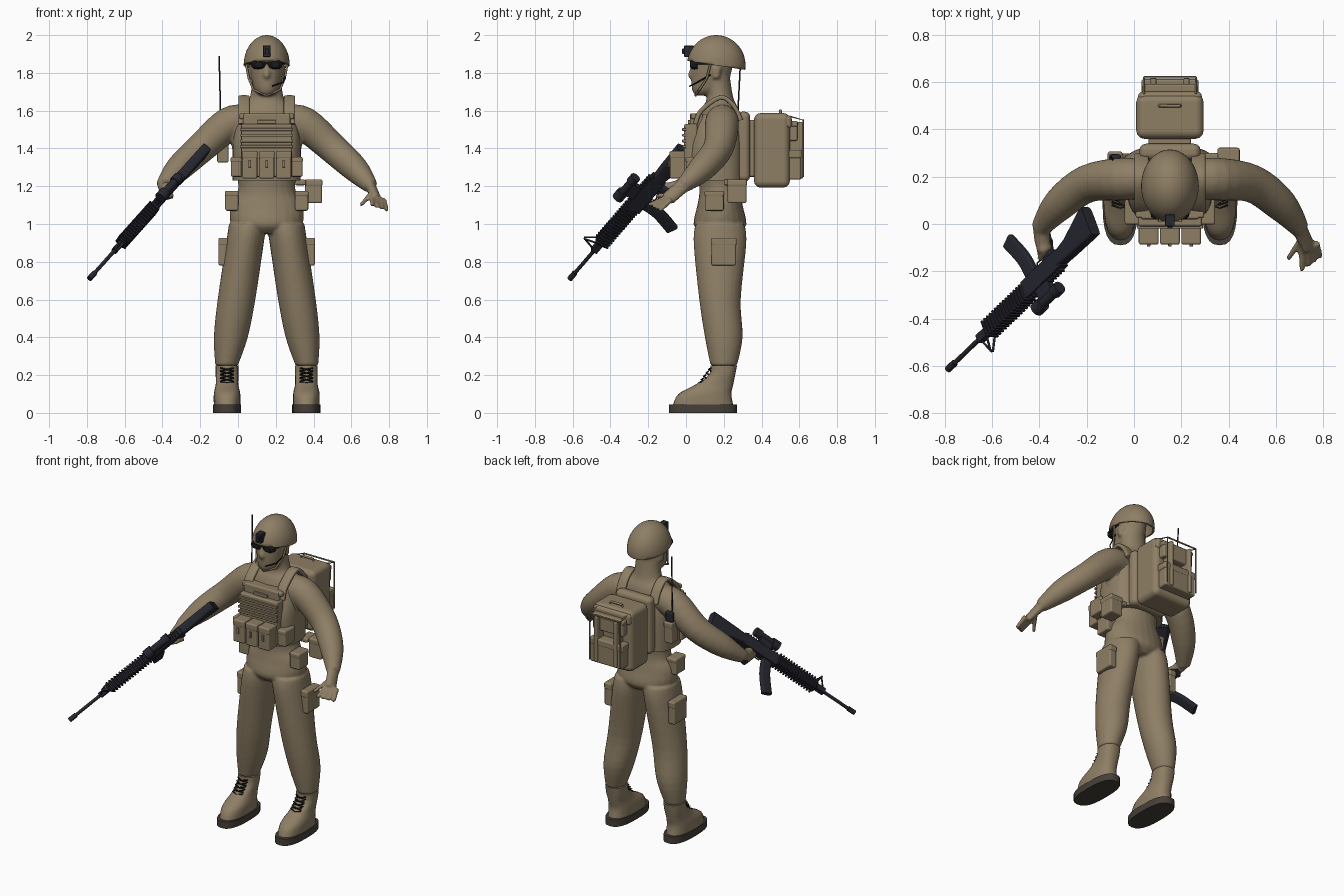
import bpy, bmesh, math
from mathutils import Vector, Matrix

if "Cube" in bpy.data.objects:
    bpy.data.objects.remove(bpy.data.objects["Cube"])

CENTRE = .152  # body centre line in x
X, Y, Z = Matrix.Identity(3)
SIDES = {"right": -1, "left": 1}


def material(name, rgb):
    mat = bpy.data.materials.new(name)
    mat.use_nodes = True
    mat.diffuse_color = (*rgb, 1)
    shader = mat.node_tree.nodes["Principled BSDF"]
    shader.inputs["Base Color"].default_value = (*rgb, 1)
    shader.inputs["Roughness"].default_value = .8
    return mat


TAN = material("desert tan", (.27, .21, .13))
GUN = material("gunmetal", (.02, .02, .03))
SOLE = material("sole brown", (.06, .05, .04))
BLACK = material("lens black", (.01, .01, .01))


def finish(name, bm, mat=TAN, bevel=0, matrix=None):
    bmesh.ops.recalc_face_normals(bm, faces=bm.faces[:])
    mesh = bpy.data.meshes.new(name)
    bm.to_mesh(mesh)
    bm.free()
    mesh.materials.append(mat)
    mesh.shade_smooth()
    mesh.set_sharp_from_angle(angle=math.radians(35))
    part = bpy.data.objects.new(name, mesh)
    bpy.context.collection.objects.link(part)
    if matrix:
        part.matrix_world = matrix
    if bevel:
        modifier = part.modifiers.new("rounded edges", "BEVEL")
        modifier.width, modifier.segments, modifier.harden_normals = bevel, 3, True
    return part


def smooth(rows, steps=4):
    """Refine rows of numbers with a Catmull-Rom spline."""
    result = []
    for i in range(len(rows) - 1):
        window = rows[max(i - 1, 0)], rows[i], rows[i + 1], rows[min(i + 2, len(rows) - 1)]
        for t in (step / steps for step in range(steps)):
            result.append([b + t * ((c - a) + t * ((2 * a - 5 * b + 4 * c - d)
                           + t * (3 * b - a - 3 * c + d))) / 2 for a, b, c, d in zip(*window)])
    return result + [rows[-1]]


def loft(bm, rings, axis=None, ref=Y, power=2, sides=24):
    """Skin capped superellipse rings (x, y, z, radius_a, radius_b)."""
    points = [Vector(ring[:3]) for ring in rings]
    last = len(points) - 1
    loops = []
    for i, (point, ring) in enumerate(zip(points, rings)):
        tangent = axis or (points[min(i + 1, last)] - points[max(i - 1, 0)]).normalized()
        u = tangent.cross(ref).normalized()
        v = tangent.cross(u)
        loop = []
        for k in range(sides):
            angle = math.tau * k / sides
            a, b = (math.copysign(abs(f(angle)) ** (2 / power), f(angle)) for f in (math.cos, math.sin))
            loop.append(bm.verts.new(point + u * a * ring[3] + v * b * ring[4]))
        loops.append(loop)
    for lower, upper in zip(loops, loops[1:]):
        for k in range(sides):
            bm.faces.new((lower[k - 1], lower[k], upper[k], upper[k - 1]))
    bm.faces.new(loops[0])
    bm.faces.new(loops[-1])


def column(bm, x, rows, **options):
    """Stack level rings from rows (z, y, half_width, half_depth)."""
    loft(bm, [(x, y, z, a, b) for z, y, a, b in smooth(rows)], axis=Z, **options)


def solid(name, rings, mat=TAN, matrix=None, **options):
    bm = bmesh.new()
    loft(bm, rings, **options)
    return finish(name, bm, mat, matrix=matrix)


def tube(name, points, radius, mat=TAN, matrix=None, ref=Y):
    return solid(name, [(*p, radius, radius) for p in points], mat, matrix, ref=ref, sides=12)


def box(name, at, size, mat=TAN, bevel=.01, matrix=None):
    bm = bmesh.new()
    bmesh.ops.create_cube(bm, size=1, matrix=Matrix.LocRotScale(Vector(at), None, Vector(size)))
    return finish(name, bm, mat, bevel, matrix)


def pouch(name, at, size):
    width, depth, height = size
    box(name, at, size)
    box(name + "_flap", Vector(at) + Z * height * .4, (width * 1.05, depth * 1.05, height * .3))


# Rifle frame: x across, y toward the muzzle, z up from the bore
butt, muzzle = Vector((-.17, -.02, 1.4)), Vector((-.787, -.615, .71))
forward = (muzzle - butt).normalized()
across = forward.cross(Vector((.32, -.83, .45))).normalized()
RIFLE = Matrix.Translation(butt) @ Matrix((across, forward, across.cross(forward))).transposed().to_4x4()
LENGTH = (muzzle - butt).length

# Body: torso, head, face, limbs and hands fused into one skin
bm = bmesh.new()
column(bm, CENTRE, [(.95, .18, .12, .1), (1, .18, .19, .14), (1.1, .18, .19, .12), (1.2, .18, .15, .11),
                    (1.45, .17, .19, .13), (1.6, .18, .16, .1), (1.67, .18, .09, .07), (1.8, .16, .08, .07)])
column(bm, CENTRE, [(1.68, .09, .03, .04), (1.72, .12, .07, .09), (1.85, .14, .09, .11), (1.95, .15, .08, .1)])
column(bm, CENTRE, [(1.84, .04, .01, .01), (1.79, .03, .02, .02), (1.77, .03, .01, .01)])
column(bm, CENTRE, [(1.75, .04, .02, .01), (1.73, .04, .03, .01), (1.72, .05, .02, .01)])
leg = smooth([(1, .18, .1, .13), (.9, .18, .1, .14), (.6, .18, .1, .11), (.4, .2, .09, .1), (.25, .2, .06, .07)])
arm = smooth([(.1, .19, 1.55, .08), (.2, .19, 1.53, .09), (.35, .17, 1.4, .08), (.47, .08, 1.29, .07),
              (.55, -.02, 1.2, .04)])
for s in SIDES.values():
    loft(bm, [(CENTRE + s * (.25 - .15 * z), y, z, a, b) for z, y, a, b in leg], axis=Z)
    loft(bm, [(CENTRE + s * out, y, z, r, r) for out, y, z, r in arm])
    column(bm, CENTRE + s * .08, [(1.77, .16, .02, .02), (1.83, .16, .02, .03)])

# Open left hand: palm, fanned fingers and thumb
wrist, palm = Vector((.7, -.02, 1.2)), Vector((.74, -.1, 1.13))
loft(bm, [(*wrist, .03, .04), (*palm, .02, .04)])
knuckles = Vector((.71, -.1, 1.14)), Vector((.77, -.08, 1.13))
tips = Vector((.71, -.2, 1.1)), Vector((.79, -.14, 1.07))
digits = [(knuckles[0].lerp(knuckles[1], k / 3), tips[0].lerp(tips[1], k / 3)) for k in range(4)]
for base, tip in digits + [(wrist.lerp(palm, .4), Vector((.65, -.15, 1.1)))]:
    loft(bm, [(*base, .016, .016), (*tip, .011, .011)], sides=12)

# Right hand wrapped around the grip
fist = [(.05, .24, -.16), (.03, .28, -.12), (.02, .3, -.08)]
loft(bm, [(*(RIFLE @ Vector(p)), .035, .035) for p in fist])
for k in range(4):
    drop, back = -.07 - .02 * k, .01 * k
    curl = [(.03, .29), (.02, .34), (-.01, .35), (-.03, .31)]
    loft(bm, [(*(RIFLE @ Vector((x, y - back, drop))), .013, .013) for x, y in curl],
         ref=RIFLE.to_3x3() @ Z, sides=12)
body = finish("body", bm)
fuse = body.modifiers.new("fuse", "REMESH")
fuse.mode, fuse.voxel_size, fuse.use_smooth_shade = "VOXEL", .008, True
soften = body.modifiers.new("soften", "SMOOTH")
soften.factor, soften.iterations = .5, 5

for side, s in SIDES.items():
    # Boot, sole and crossed laces
    foot = CENTRE + s * .21
    bm = bmesh.new()
    column(bm, foot, [(.04, .09, .07, .16), (.1, .1, .07, .14), (.15, .15, .06, .1), (.2, .19, .06, .07),
                      (.25, .2, .06, .07)], power=2.4)
    finish(side + "_boot", bm)
    bm = bmesh.new()
    column(bm, foot, [(0, .09, .075, .18), (.045, .09, .075, .18)], power=2.6)
    finish(side + "_sole", bm, SOLE)
    for k in range(6):
        lace = Vector((foot, .055 + .013 * k, .14 + .018 * k))
        for slant in (-1, 1):
            reach = Vector((slant * .035, 0, .008))
            tube(side + "_lace", [lace - reach + Y * .012, lace, lace + reach + Y * .012], .004, BLACK)
    # Pouches on the leg, hip and vest
    pouch(side + "_thigh_pocket", (CENTRE + s * .23, .2, .85), (.05, .13, .14))
    pouch(side + "_hip_pouch", (CENTRE + s * .185, .15, 1.12), (.07, .1, .1))
    pouch(side + "_vest_pouch", (CENTRE + s * .16, .05, 1.3), (.06, .1, .1))
    # Shoulder strap and buckle
    strap = smooth([(.05, 1.53), (.08, 1.6), (.18, 1.67), (.25, 1.63), (.29, 1.55)])
    solid(side + "_shoulder_strap", [(CENTRE + s * .12, y, z, .012, .03) for y, z in strap], ref=X, power=4)
    box(side + "_strap_buckle", (CENTRE + s * .12, .04, 1.57), (.05, .03, .03))

# Vest with webbing and magazine pouches
bm = bmesh.new()
column(bm, CENTRE, [(1.23, .155, .18, .15), (1.4, .155, .18, .15), (1.5, .165, .17, .13), (1.58, .17, .14, .11)],
       power=2.8, sides=40)
finish("vest", bm)
box("front_plate", (CENTRE, .025, 1.39), (.27, .07, .28))
box("chest_panel", (CENTRE, .055, 1.54), (.25, .07, .09))
box("chest_patch", (CENTRE, .02, 1.54), (.1, .02, .02), bevel=.003)
for k in range(4):
    box("webbing_strip", (CENTRE, -.01, 1.41 + .03 * k), (.28, .02, .015), bevel=.003)
for k in (-1, 0, 1):
    holder = CENTRE + k * .09
    pouch("magazine_pouch", (holder, -.04, 1.31), (.08, .09, .14))
    box("pouch_clip", (holder, -.09, 1.32), (.015, .01, .04), bevel=.003)

# Canteen, radio and antenna
pouch("left_canteen", (.4, .27, 1.17), (.09, .1, .12))
box("canteen_hanger", (.33, .25, 1.22), (.06, .1, .03))
pouch("radio_pouch", (-.08, .27, 1.39), (.06, .07, .13))
box("radio", (-.08, .27, 1.49), (.05, .05, .07), GUN)
tube("antenna", [(-.09, .27, 1.5), (-.1, .29, 1.89)], .004, GUN)

# Backpack
box("back_panel", (CENTRE, .305, 1.41), (.26, .07, .37), bevel=.03)
box("pack_spacer", (CENTRE, .35, 1.4), (.18, .04, .3))
box("backpack", (CENTRE, .455, 1.39), (.285, .19, .395), bevel=.035)
box("pack_lid", (CENTRE, .48, 1.54), (.27, .16, .07), bevel=.02)
pouch("upper_pocket", (CENTRE, .55, 1.49), (.22, .08, .1))
pouch("lower_pocket", (CENTRE, .56, 1.31), (.23, .1, .15))
handle = [(-.05, 1.57), (-.04, 1.6), (.04, 1.6), (.05, 1.57)]
tube("pack_handle", [(CENTRE + x, .5, z) for x, z in handle], .007)
tube("pack_bar", [(CENTRE + s * .11, .62, 1.55) for s in (-1, 1)], .005)
for side, s in SIDES.items():
    box(side + "_pack_strap", (CENTRE + s * .07, .58, 1.39), (.025, .08, .3))
    tube(side + "_pack_cord", [(CENTRE + s * .11, y, z) for y, z in ((.55, 1.57), (.62, 1.55), (.62, 1.25))],
         .004, ref=X)

# Helmet cut along a tilted rim, with sight mount
bm = bmesh.new()
bmesh.ops.create_uvsphere(bm, u_segments=40, v_segments=24, radius=1)
bmesh.ops.bisect_plane(bm, geom=bm.verts[:] + bm.edges[:] + bm.faces[:], plane_co=(0, 0, 0),
                       plane_no=(0, -.15, -1), clear_outer=True)
bm.transform(Matrix.LocRotScale(Vector((CENTRE, .16, 1.84)), None, Vector((.122, .155, .16))))
helmet = finish("helmet", bm)
shell = helmet.modifiers.new("shell", "SOLIDIFY")
shell.thickness = .012
box("sight_mount", (CENTRE, .015, 1.915), (.04, .05, .06), GUN, .004)
box("mount_arm", (CENTRE, -.005, 1.915), (.02, .03, .03), GUN, .003)

# Goggles, chin straps and microphone
for side, s in SIDES.items():
    eye = CENTRE + s * .043
    lens = [(.02, .6), (.03, .9), (.045, 1), (.06, 1)]
    solid(side + "_lens", [(eye, y, 1.845, .04 * r, .026 * r) for y, r in lens], BLACK, axis=Y, ref=Z, power=2.6)
    tube(side + "_temple", [(CENTRE + s * .08, .05, 1.85), (CENTRE + s * .095, .15, 1.85)], .006, BLACK, ref=Z)
    chin = [(.11, .13, 1.85), (.095, .11, 1.77), (.07, .07, 1.71), (0, .05, 1.68)]
    tube(side + "_chin_strap", [(CENTRE + s * out, y, z) for out, y, z in chin], .006)
box("goggle_bridge", (CENTRE, .04, 1.85), (.04, .02, .015), BLACK, .003)
tube("microphone_boom", [(CENTRE + out, y, z) for out, y, z in
                         ((.1, .13, 1.79), (.085, .06, 1.75), (.03, .02, 1.73))], .004, BLACK)


def block(name, start, end, width, low, high):
    """Box on the rifle between two stations along the bore."""
    box(name, (0, (start + end) / 2, (low + high) / 2), (width, end - start, high - low), GUN, .003, RIFLE)


def rod(name, start, end, radius, height=0):
    tube(name, [(0, start, height), (0, end, height)], radius, GUN, RIFLE, ref=Z)


# Rifle
stock = [(0, -.04, .07), (.03, -.04, .07), (.17, -.015, .04), (.26, -.01, .03)]
solid("rifle_stock", [(0, y, z, .027, half) for y, z, half in stock], GUN, RIFLE, axis=Y, ref=Z, power=6)
block("rifle_receiver", .24, .5, .046, -.05, .03)
solid("rifle_grip", [(0, .31, -.04, .017, .027), (0, .285, -.155, .017, .025)], GUN, RIFLE, power=5)
magazine = smooth([(.435, -.04), (.45, -.14), (.5, -.26)])
solid("rifle_magazine", [(0, y, z, .015, .033) for y, z in magazine], GUN, RIFLE, power=6)
guard = [(.33, -.04), (.345, -.075), (.385, -.075), (.4, -.04)]
tube("trigger_guard", [(0, y, z) for y, z in guard], .004, GUN, RIFLE, ref=X)
block("rifle_handguard", .49, .8, .048, -.03, .025)
for k in range(15):
    start = .5 + .02 * k
    block("handguard_rib", start, start + .01, .068, -.04, .038)
for k in range(12):
    start = .26 + .02 * k
    block("top_rail_rib", start, start + .01, .03, .025, .045)
rod("rifle_barrel", .78, LENGTH, .01)
rod("flash_hider", LENGTH - .05, LENGTH, .015)
rod("scope_tube", .32, .47, .021, .095)
rod("scope_eyepiece", .31, .35, .028, .095)
rod("scope_objective", .435, .485, .031, .095)
block("scope_mount", .35, .44, .03, .03, .08)
for side, s in SIDES.items():
    tube(side + "_sight_leg", [(s * .025, .79, .02), (s * .006, .82, .09)], .005, GUN, RIFLE)
tube("sight_brace", [(0, .86, 0), (0, .82, .09)], .005, GUN, RIFLE, ref=X)
block("sight_block", .8, .865, .032, -.018, .02)
